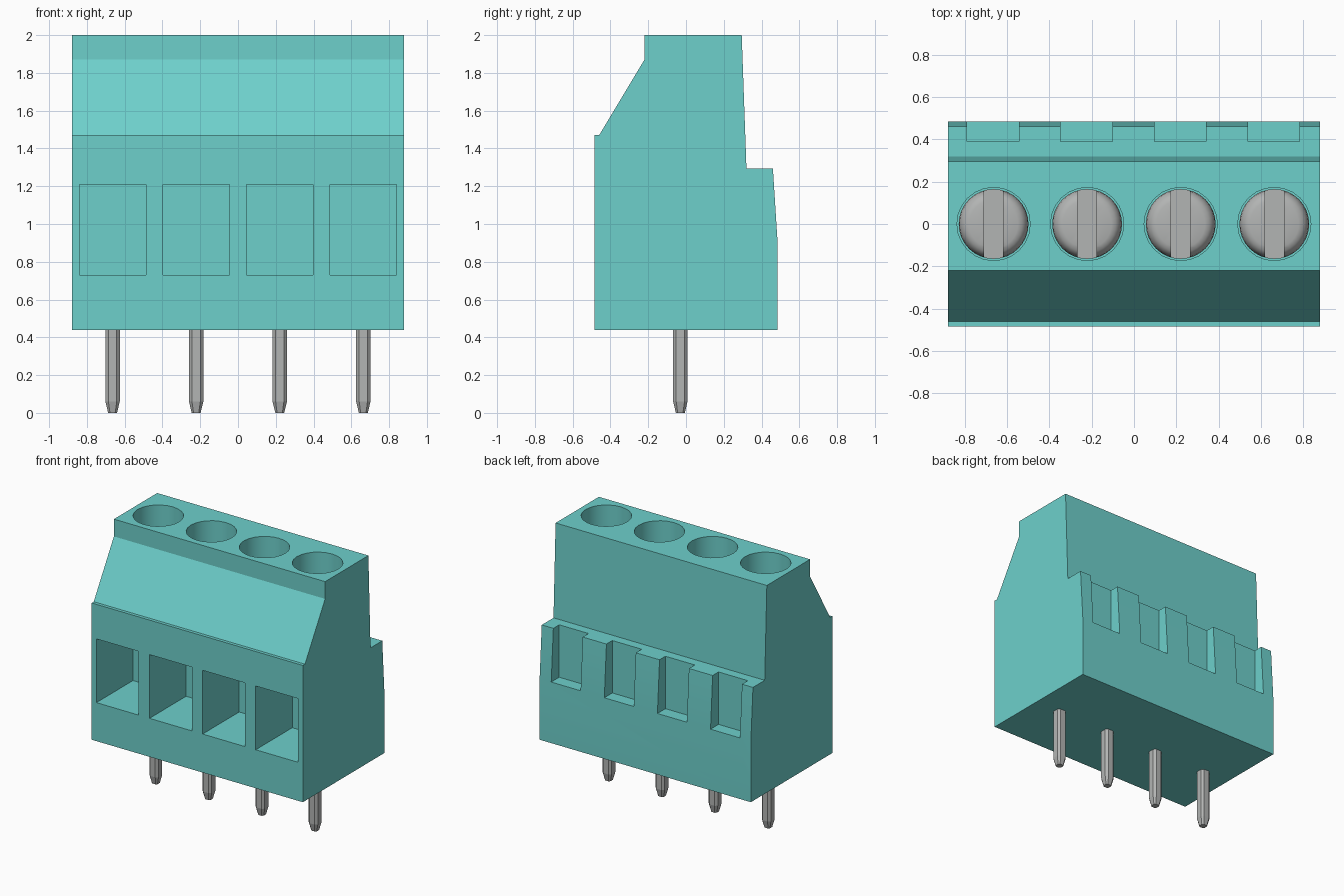
import bpy, bmesh, math
from mathutils import Matrix

if "Cube" in bpy.data.objects:
    bpy.data.objects.remove(bpy.data.objects["Cube"], do_unlink=True)

CENTRES = [-0.664 + 0.4425 * i for i in range(4)]
HOUSING = [(-0.485, 0.44), (-0.485, 1.47), (-0.46, 1.47), (-0.22, 1.87),
           (-0.22, 2.0), (0.295, 2.0), (0.32, 1.295), (0.46, 1.295),
           (0.485, 0.9), (0.485, 0.44)]
HEAD = [(0, 1.30), (0.165, 1.30), (0.165, 1.42), (0.161, 1.45),
        (0.151, 1.475), (0.135, 1.49), (0.115, 1.497), (0, 1.5)]


def material(name, colour):
    m = bpy.data.materials.new(name)
    m.use_nodes = True
    m.diffuse_color = (*colour, 1)
    m.node_tree.nodes["Principled BSDF"].inputs["Base Color"].default_value = (*colour, 1)
    return m


teal = material("teal plastic", (0.155, 0.63, 0.60))
metal = material("grey metal", (0.45, 0.46, 0.455))


def make(name, bm, mat):
    bmesh.ops.recalc_face_normals(bm, faces=bm.faces)
    mesh = bpy.data.meshes.new(name)
    bm.to_mesh(mesh)
    bm.free()
    mesh.materials.append(mat)
    ob = bpy.data.objects.new(name, mesh)
    bpy.context.collection.objects.link(ob)
    return ob


def add_box(bm, x, y, z):
    """Box from (min, max) ranges."""
    size = [r[1] - r[0] for r in (x, y, z)]
    mid = [(r[0] + r[1]) / 2 for r in (x, y, z)]
    bmesh.ops.create_cube(bm, size=1, matrix=Matrix.Translation(mid) @ Matrix.Diagonal((*size, 1)))


def carve(ob, cutter):
    """Subtract the cutter, bake the result and drop the cutter."""
    cutter.hide_render = True
    mod = ob.modifiers.new("carve", 'BOOLEAN')
    mod.operation, mod.solver, mod.object = 'DIFFERENCE', 'EXACT', cutter
    graph = bpy.context.evaluated_depsgraph_get()
    baked = bpy.data.meshes.new_from_object(ob.evaluated_get(graph))
    ob.modifiers.clear()
    ob.data = baked
    bpy.data.objects.remove(cutter, do_unlink=True)


def smooth(ob):
    bpy.ops.object.select_all(action='DESELECT')
    ob.select_set(True)
    bpy.context.view_layer.objects.active = ob
    bpy.ops.object.shade_smooth_by_angle(angle=math.radians(30))


# Housing: extruded side profile
bm = bmesh.new()
side = bm.faces.new([bm.verts.new((-0.88, y, z)) for y, z in HOUSING])
ext = bmesh.ops.extrude_face_region(bm, geom=[side])
bmesh.ops.translate(bm, vec=(1.76, 0, 0),
                    verts=[v for v in ext["geom"] if isinstance(v, bmesh.types.BMVert)])
housing = make("housing", bm, teal)

# Wire windows, screw wells and rear notches
bm = bmesh.new()
for x in CENTRES:
    add_box(bm, (x - 0.176, x + 0.176), (-0.6, -0.05), (0.73, 1.21))
    add_box(bm, (x - 0.125, x + 0.12), (0.39, 0.6), (0.9, 1.4))
    bmesh.ops.create_cone(bm, cap_ends=True, segments=24, radius1=0.173, radius2=0.173,
                          depth=0.8, matrix=Matrix.Translation((x, 0, 1.69)))
carve(housing, make("housing_cutter", bm, teal))
smooth(housing)

for i, x in enumerate(CENTRES, 1):
    # Slotted screw head, turned from a profile
    bm = bmesh.new()
    points = [bm.verts.new((r, 0, z)) for r, z in HEAD]
    edges = [bm.edges.new(pair) for pair in zip(points, points[1:])]
    bmesh.ops.spin(bm, geom=points + edges, axis=(0, 0, 1), cent=(0, 0, 0),
                   angle=math.tau, steps=32)
    bmesh.ops.remove_doubles(bm, verts=bm.verts, dist=0.0005)
    bmesh.ops.translate(bm, vec=(x, 0, 0), verts=bm.verts)
    screw = make(f"screw_{i}", bm, metal)
    bm = bmesh.new()
    add_box(bm, (x - 0.045, x + 0.045), (-0.3, 0.3), (1.42, 1.6))
    carve(screw, make("slot_cutter", bm, metal))
    smooth(screw)

    # Solder pin: chamfered square bar with a tapered tip
    bm = bmesh.new()
    add_box(bm, (x - 0.038, x + 0.038), (-0.068, 0.008), (0.06, 0.5))
    upright = [e for e in bm.edges if abs(e.verts[0].co.z - e.verts[1].co.z) > 0.1]
    bmesh.ops.bevel(bm, geom=upright, offset=0.016, segments=1, affect='EDGES')
    bm.normal_update()
    base = min(bm.faces, key=lambda f: f.calc_center_median().z)
    tip = bmesh.ops.extrude_face_region(bm, geom=[base])
    verts = [v for v in tip["geom"] if isinstance(v, bmesh.types.BMVert)]
    bmesh.ops.delete(bm, geom=[base], context='FACES_ONLY') if base.is_valid else None
    bmesh.ops.translate(bm, vec=(0, 0, -0.06), verts=verts)
    bmesh.ops.scale(bm, vec=(0.62, 0.62, 1), verts=verts,
                    space=Matrix.Translation((-x, 0.03, 0)))
    make(f"pin_{i}", bm, metal)
